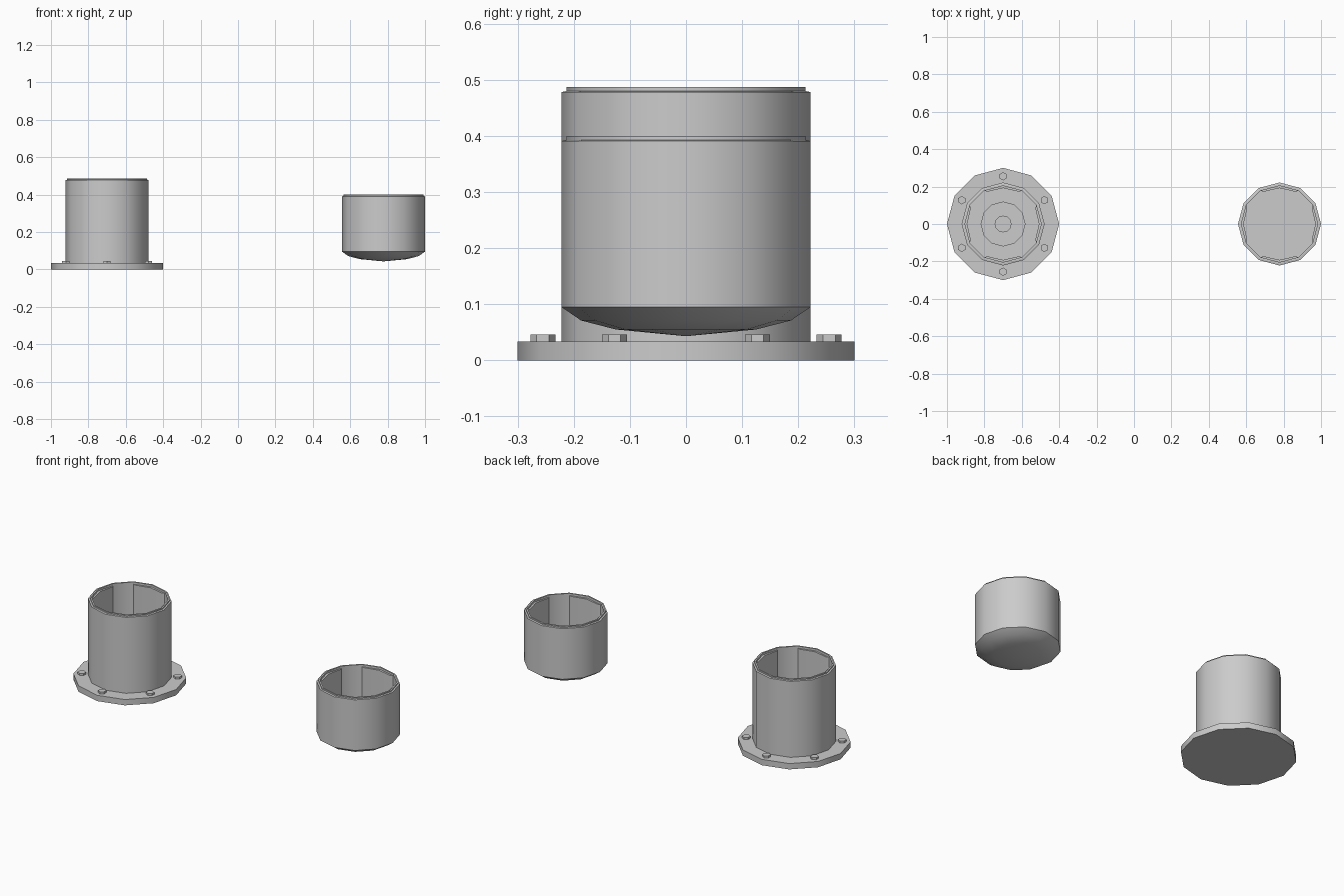
import bpy, bmesh
from math import sin, cos, radians, pi

if "Cube" in bpy.data.objects:
    bpy.data.objects.remove(bpy.data.objects["Cube"])

SIDES = 12
BASE_X, CUP_X = -0.70, 0.778


def finish(name, bm, loc):
    bmesh.ops.remove_doubles(bm, verts=bm.verts, dist=1e-5)
    bmesh.ops.recalc_face_normals(bm, faces=bm.faces)
    mesh = bpy.data.meshes.new(name)
    bm.to_mesh(mesh)
    bm.free()
    ob = bpy.data.objects.new(name, mesh)
    bpy.context.collection.objects.link(ob)
    ob.location = loc
    bpy.ops.object.select_all(action='DESELECT')
    ob.select_set(True)
    bpy.context.view_layer.objects.active = ob
    bpy.ops.object.shade_smooth_by_angle(angle=radians(32))
    return ob


def lathe(name, profile, x, y=0, sides=SIDES, start=0):
    """Revolve (radius, z) points around z; radius 0 closes to a point."""
    bm = bmesh.new()
    rings = []
    for r, z in profile:
        if r == 0:
            rings.append([bm.verts.new((0, 0, z))] * sides)
        else:
            rings.append([bm.verts.new((r * cos(start + 2 * pi * i / sides),
                                        r * sin(start + 2 * pi * i / sides), z))
                          for i in range(sides)])
    for a, b in zip(rings, rings[1:]):
        for i in range(sides):
            j = (i + 1) % sides
            quad = list(dict.fromkeys((a[i], a[j], b[j], b[i])))
            if len(quad) > 2:
                bm.faces.new(quad)
    return finish(name, bm, (x, y, 0))


def liner_pad(name, x, angle, z0, z1):
    """Raised pad on the inner wall, tapered at both ends."""
    bm = bmesh.new()
    outer = [(0.206, a) for a in (-30, 0, 30)]
    inner = [(0.192, a) for a in (26, 0, -26)]
    vs = [bm.verts.new((r * cos(radians(angle + a)), r * sin(radians(angle + a)), z0))
          for r, a in outer + inner]
    face = bm.faces.new(vs)
    ext = bmesh.ops.extrude_face_region(bm, geom=[face])
    top = [v for v in ext['geom'] if isinstance(v, bmesh.types.BMVert)]
    bmesh.ops.translate(bm, verts=top, vec=(0, 0, z1 - z0))
    return finish(name, bm, (x, 0, 0))


# Mounting flange
lathe("mounting_flange", [(0, 0), (0.30, 0), (0.30, 0.034), (0, 0.034)], BASE_X)

# Socket tube with stepped rim and floor
lathe("socket_tube", [(0.222, 0.030), (0.222, 0.478), (0.213, 0.480), (0.213, 0.487),
                      (0.204, 0.487), (0.204, 0.050), (0, 0.050), (0, 0.030),
                      (0.222, 0.030)], BASE_X)

# Raised disc and centre stud on the socket floor
lathe("floor_disc", [(0, 0.045), (0.12, 0.045), (0.12, 0.060), (0, 0.060)], BASE_X)
lathe("centre_stud", [(0, 0.055), (0.045, 0.055), (0.045, 0.075), (0, 0.075)], BASE_X)

# Hexagonal flange bolts
for k in range(6):
    a = radians(30 + 60 * k)
    lathe(f"flange_bolt_{k + 1}", [(0, 0.030), (0.022, 0.030), (0.022, 0.046), (0, 0.046)],
          BASE_X + 0.255 * cos(a), 0.255 * sin(a), sides=6, start=pi / 2)

# Cup with shallow domed underside
lathe("domed_cup", [(0, 0.043), (0.125, 0.055), (0.187, 0.071), (0.222, 0.095),
                    (0.222, 0.391), (0.213, 0.393), (0.213, 0.400), (0.204, 0.400),
                    (0.204, 0.105), (0, 0.105)], CUP_X)

# Pads lining the inside of both vessels
for k in range(4):
    liner_pad(f"socket_pad_{k + 1}", BASE_X, 90 * k, 0.048, 0.475)
    liner_pad(f"cup_pad_{k + 1}", CUP_X, 90 * k, 0.103, 0.388)
